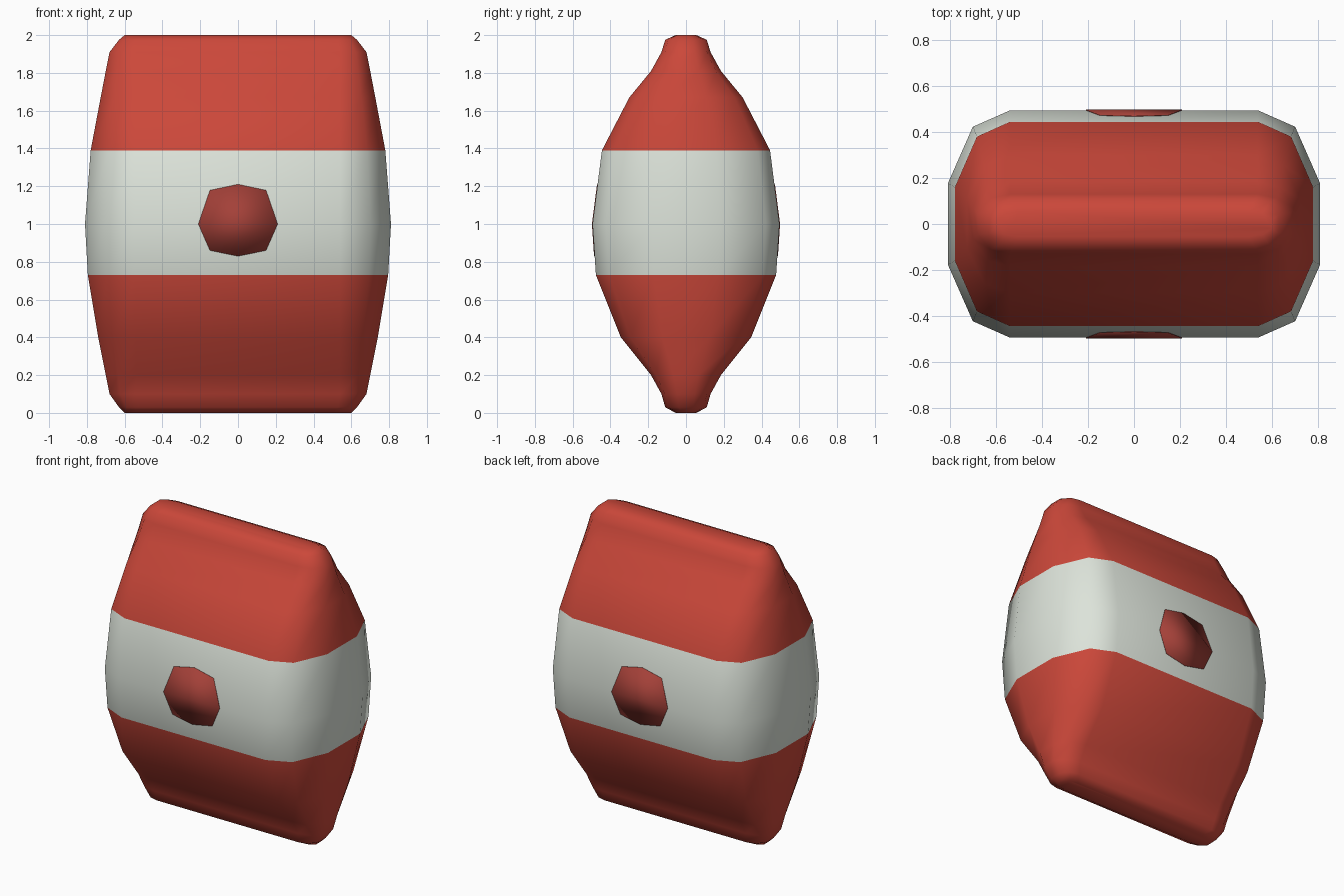
import bpy, bmesh, math

if "Cube" in bpy.data.objects:
    bpy.data.objects.remove(bpy.data.objects["Cube"])


def material(name, rgb):
    m = bpy.data.materials.new(name)
    m.diffuse_color = (*rgb, 1)
    m.use_nodes = True
    m.node_tree.nodes["Principled BSDF"].inputs["Base Color"].default_value = m.diffuse_color
    return m


red = material("red", (0.60, 0.064, 0.042))
white = material("off_white", (0.72, 0.77, 0.70))
dark_red = material("dark_red", (0.37, 0.052, 0.040))

# Levels of the bag: height, half width, half depth, half width of the flat front
LEVELS = [
    (0.00, 0.60, 0.055, 0.50), (0.03, 0.63, 0.11, 0.53), (0.10, 0.68, 0.13, 0.54),
    (0.20, 0.70, 0.185, 0.54), (0.40, 0.74, 0.345, 0.54), (0.73, 0.795, 0.477, 0.54),
    (1.00, 0.81, 0.495, 0.54), (1.39, 0.78, 0.445, 0.54), (1.67, 0.727, 0.30, 0.54),
    (1.81, 0.70, 0.185, 0.54), (1.91, 0.68, 0.13, 0.54), (1.975, 0.63, 0.11, 0.53),
    (2.00, 0.60, 0.055, 0.50)]


def section(bm, z, hx, hy, fx):
    # Twelve-sided rounded rectangle
    quarter = [(hx, 0.36 * hy), (fx + 0.6 * (hx - fx), 0.855 * hy), (fx, hy)]
    half = quarter + [(-x, y) for x, y in reversed(quarter)]
    pts = half + [(-x, -y) for x, y in half]
    return [bm.verts.new((x, y, z)) for x, y in pts]


def finish(bm, name, mats):
    mesh = bpy.data.meshes.new(name)
    bmesh.ops.recalc_face_normals(bm, faces=bm.faces)
    for f in bm.faces:
        f.smooth = True
    bm.to_mesh(mesh)
    bm.free()
    for m in mats:
        mesh.materials.append(m)
    ob = bpy.data.objects.new(name, mesh)
    bpy.context.collection.objects.link(ob)
    return ob


# Pillow-shaped bag with a white middle band
bm = bmesh.new()
rings = [section(bm, *lv) for lv in LEVELS]
for a, b in zip(rings, rings[1:]):
    for i in range(12):
        j = (i + 1) % 12
        f = bm.faces.new((a[i], a[j], b[j], b[i]))
        f.material_index = int(0.73 < f.calc_center_median().z < 1.39)
bm.faces.new(rings[0])
bm.faces.new(rings[-1])
finish(bm, "bag", [red, white])


def depth_at(z):
    for (z0, _, d0, _), (z1, _, d1, _) in zip(LEVELS, LEVELS[1:]):
        if z0 <= z <= z1:
            return d0 + (d1 - d0) * (z - z0) / (z1 - z0)


# Octagonal spots lying on the front and back of the band
for name, side in (("front_spot", -1), ("back_spot", 1)):
    bm = bmesh.new()
    rim = []
    for k in range(8):
        a = k * math.pi / 4
        x = 0.21 * math.cos(a)
        z = 1.0 + (0.21 if k < 5 else 0.17) * math.sin(a)
        if k % 2:
            z += 0.03 if k < 4 else -0.02
        rim.append(bm.verts.new((x, side * (depth_at(z) + 0.003), z)))
    upper = bm.faces.new(rim[:5])
    lower = bm.faces.new(rim[4:] + [rim[0]])
    bmesh.ops.recalc_face_normals(bm, faces=bm.faces)
    if upper.normal.y * side < 0:
        bmesh.ops.reverse_faces(bm, faces=bm.faces)
    # give the spot a thin body
    mesh = bpy.data.meshes.new(name)
    for f in bm.faces:
        f.smooth = True
    bm.to_mesh(mesh)
    bm.free()
    mesh.materials.append(dark_red)
    ob = bpy.data.objects.new(name, mesh)
    bpy.context.collection.objects.link(ob)
    mod = ob.modifiers.new("thickness", "SOLIDIFY")
    mod.thickness = 0.005
    mod.offset = -1
